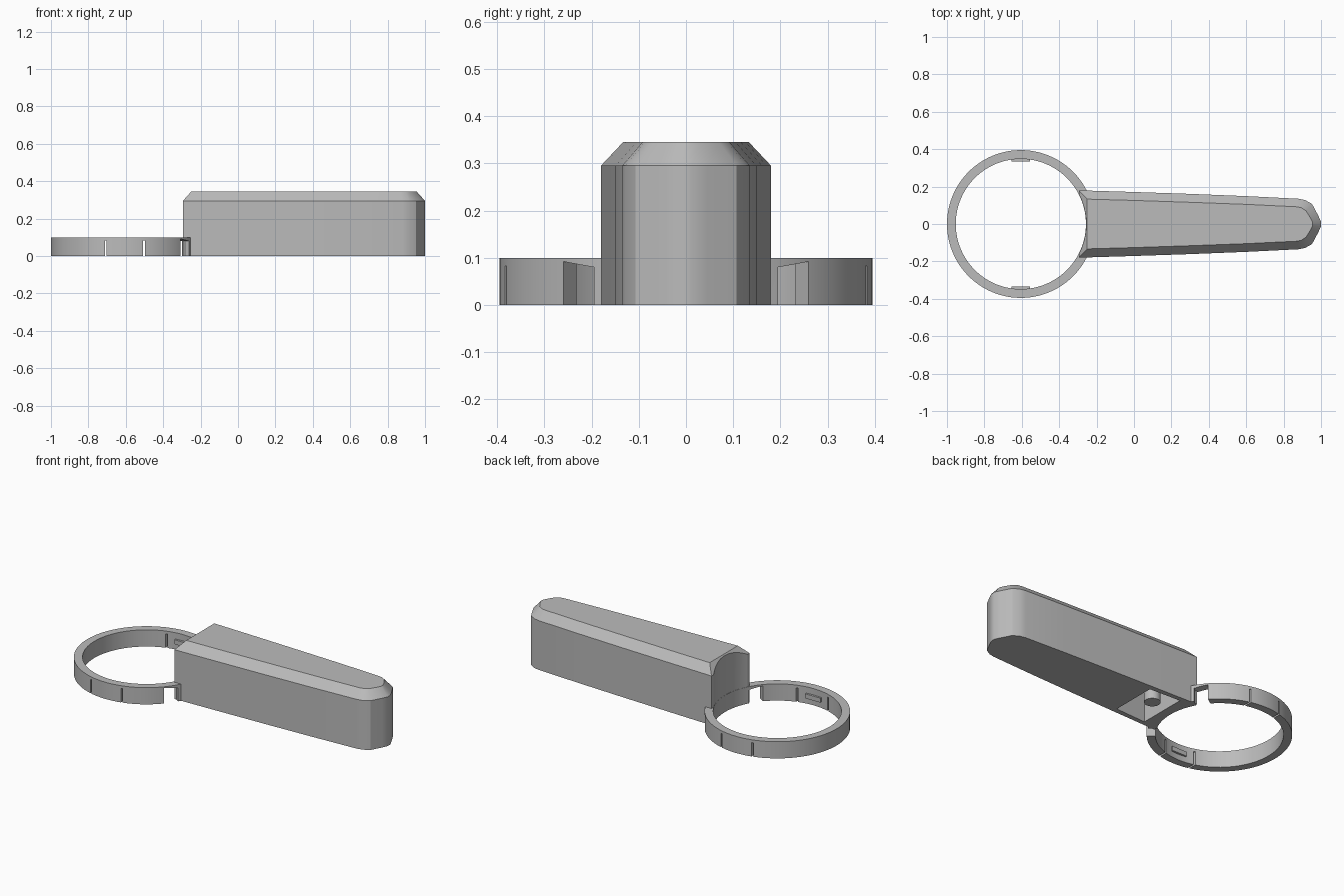
import bpy, bmesh, math
from mathutils import Matrix

if "Cube" in bpy.data.objects:
    bpy.data.objects.remove(bpy.data.objects["Cube"])

grey = bpy.data.materials.new("mid_grey")
grey.use_nodes = True
tone = (0.5, 0.5, 0.5, 1)
grey.diffuse_color = tone
grey.node_tree.nodes["Principled BSDF"].inputs["Base Color"].default_value = tone

RING_X, OUTER, INNER, RING_H = -0.605, 0.395, 0.348, 0.1


def make(name, bm):
    bmesh.ops.recalc_face_normals(bm, faces=bm.faces)
    mesh = bpy.data.meshes.new(name)
    bm.to_mesh(mesh)
    bm.free()
    obj = bpy.data.objects.new(name, mesh)
    bpy.context.collection.objects.link(obj)
    mesh.materials.append(grey)
    return obj


def loft(name, loops):
    """Closed solid through stacked loops with equal point counts."""
    bm = bmesh.new()
    rows = [[bm.verts.new(p) for p in loop] for loop in loops]
    n = len(rows[0])
    for a, b in zip(rows, rows[1:]):
        for i in range(n):
            j = (i + 1) % n
            bm.faces.new((a[i], a[j], b[j], b[i]))
    bm.faces.new(rows[0][::-1])
    bm.faces.new(rows[-1])
    return make(name, bm)


def cylinder(name, x, radius, z0, z1, sides=96):
    def loop(z):
        return [(x + radius * math.cos(math.tau * i / sides),
                 radius * math.sin(math.tau * i / sides), z) for i in range(sides)]
    return loft(name, [loop(z0), loop(z1)])


def box(name, x0, x1, y0, y1, z0, z1):
    corners = ((x0, y0), (x1, y0), (x1, y1), (x0, y1))
    return loft(name, [[(x, y, z) for x, y in corners] for z in (z0, z1)])


def cut(target, cutter):
    cutter.hide_render = True
    mod = target.modifiers.new("cut", "BOOLEAN")
    mod.operation, mod.solver, mod.object = "DIFFERENCE", "EXACT", cutter
    bpy.context.view_layer.objects.active = target
    bpy.ops.object.modifier_apply(modifier=mod.name)
    bpy.data.objects.remove(cutter)


def smooth(obj, angle=25):
    bpy.ops.object.select_all(action="DESELECT")
    obj.select_set(True)
    bpy.context.view_layer.objects.active = obj
    bpy.ops.object.shade_smooth_by_angle(angle=math.radians(angle))


def outline(half, z):
    """Mirror a half outline across y = 0."""
    return [(x, -y, z) for x, y in half] + [(x, y, z) for x, y in reversed(half)]


# Tapered handle with a bevelled top
side = [(-0.295, 0.18), (0.0, 0.171), (0.3, 0.161), (0.6, 0.149),
        (0.88, 0.135), (0.915, 0.128), (0.952, 0.107), (0.985, 0.045), (1.0, 0.012)]
top = [(-0.25, 0.133), (0.0, 0.126), (0.3, 0.116), (0.6, 0.105),
       (0.87, 0.092), (0.895, 0.087), (0.92, 0.07), (0.945, 0.03), (0.955, 0.008)]
handle = loft("handle", [outline(side, 0), outline(side, 0.295), outline(top, 0.345)])

# Concave end that follows the ring, and the pocket underneath
cut(handle, cylinder("end_cutter", RING_X, INNER + 0.001, -0.1, 0.5))
pocket = loft("pocket_cutter", [
    [(-0.2, -0.15, z), (end, -0.14, z), (end, 0.14, z), (-0.2, 0.15, z)]
    for z, end in ((-0.05, 0.005), (0.0, 0.005), (0.2, -0.03))])
cut(handle, pocket)
smooth(handle)

# Post inside the pocket
smooth(cylinder("pocket_post", -0.13, 0.045, 0.03, 0.21, 32))

# Ring
ring = cylinder("ring", RING_X, OUTER, 0, RING_H)
cut(ring, cylinder("bore_cutter", RING_X, INNER, -0.1, 0.2))

for s in (-1, 1):
    # Thin slits either side of each snap tab
    for dx in (-0.102, 0.102):
        x = RING_X + dx
        cut(ring, box("slit_cutter", x - 0.005, x + 0.005,
                      min(s * 0.3, s * 0.42), max(s * 0.3, s * 0.42), -0.05, 0.083))
    # Gap beside the handle, bridged by a thin sloping roof
    gap = loft("gap_cutter", [
        [(0.32, -0.04, z0), (0.43, -0.04, z0), (0.43, 0.04, z1), (0.32, 0.04, z1)]
        for z0, z1 in ((-0.05, -0.05), (0.08, 0.092))])
    gap.data.transform(Matrix.Translation((RING_X, 0, 0))
                       @ Matrix.Diagonal((1, s, 1, 1))
                       @ Matrix.Rotation(math.radians(35.3), 4, "Z"))
    if s < 0:
        gap.data.flip_normals()
    cut(ring, gap)
    # Snap tab on the inner wall
    box("snap_tab_" + ("back" if s > 0 else "front"), RING_X - 0.05, RING_X + 0.05,
        min(s * 0.335, s * 0.355), max(s * 0.335, s * 0.355), 0.035, 0.062)
smooth(ring)
